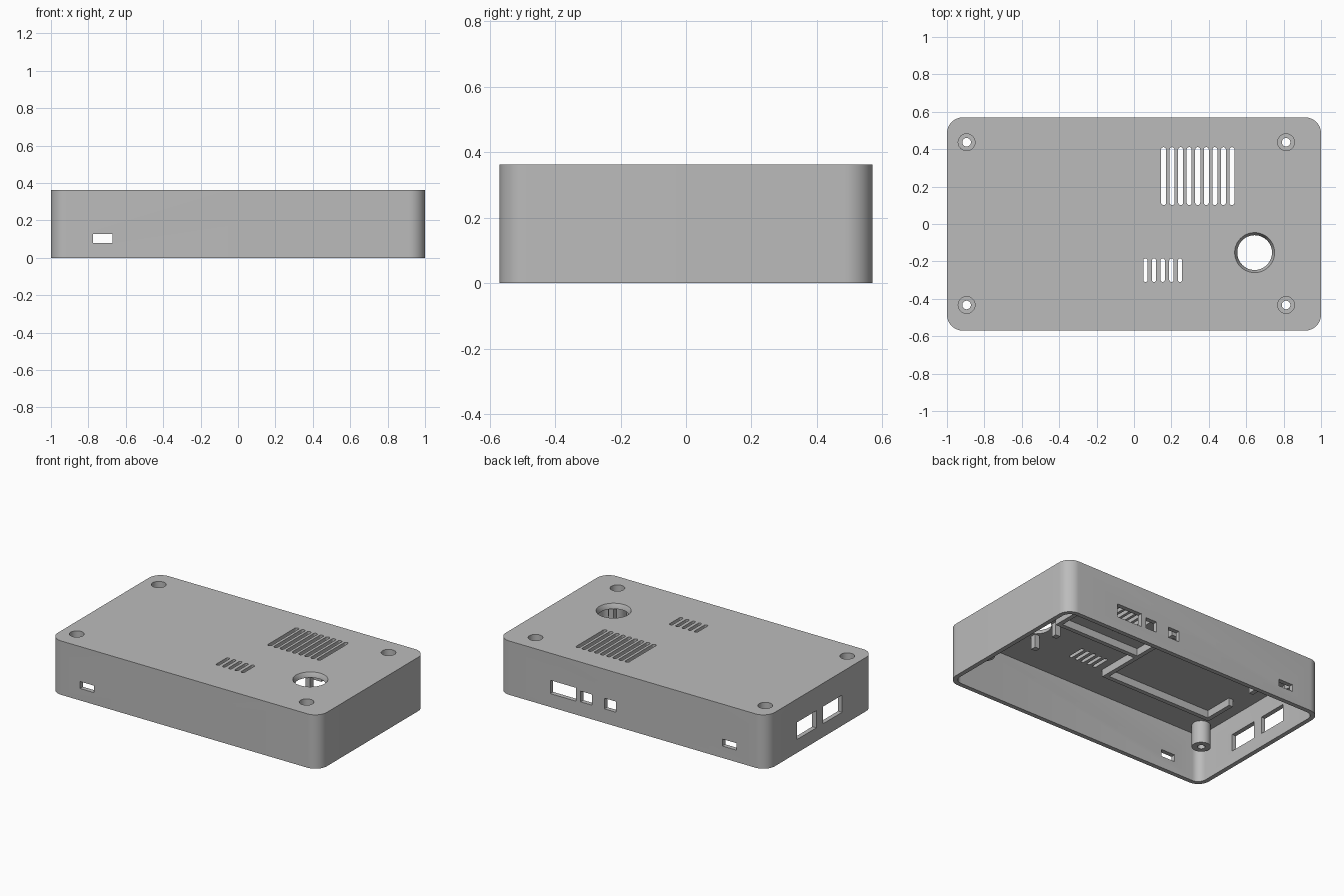
import bpy
import bmesh
from math import cos, sin, pi, radians

old = bpy.data.objects.get("Cube")
if old:
    bpy.data.objects.remove(old, do_unlink=True)

HEIGHT, CEILING, WALL = 0.362, 0.33, 0.03
HALF_X, HALF_Y = 1.0, 0.57

grey = bpy.data.materials.new("case grey")
grey.use_nodes = True
grey.diffuse_color = (0.5, 0.5, 0.5, 1)
grey.node_tree.nodes["Principled BSDF"].inputs["Base Color"].default_value = (0.5, 0.5, 0.5, 1)


def loft(bm, rings):
    """Skin a stack of equal rings of points and cap both ends."""
    loops = [[bm.verts.new(p) for p in ring] for ring in rings]
    n = len(loops[0])
    for a, b in zip(loops, loops[1:]):
        for i in range(n):
            j = (i + 1) % n
            bm.faces.new((a[i], a[j], b[j], b[i]))
    bm.faces.new(loops[0][::-1])
    bm.faces.new(loops[-1])


def rounded_prism(bm, cx, cy, hx, hy, r, z0, z1, steps=8):
    outline = []
    for q, (sx, sy) in enumerate([(1, 1), (-1, 1), (-1, -1), (1, -1)]):
        for i in range(steps + 1):
            a = (q + i / steps) * pi / 2
            outline.append((cx + sx * (hx - r) + r * cos(a), cy + sy * (hy - r) + r * sin(a)))
    loft(bm, [[(x, y, z) for x, y in outline] for z in (z0, z1)])


def lathe(bm, cx, cy, profile, n=32):
    loft(bm, [[(cx + r * cos(2 * pi * i / n), cy + r * sin(2 * pi * i / n), z)
               for i in range(n)] for r, z in profile])


def box(bm, x0, x1, y0, y1, z0, z1):
    loft(bm, [[(x0, y0, z), (x1, y0, z), (x1, y1, z), (x0, y1, z)] for z in (z0, z1)])


def finish(name, bm):
    bmesh.ops.recalc_face_normals(bm, faces=bm.faces)
    mesh = bpy.data.meshes.new(name)
    bm.to_mesh(mesh)
    bm.free()
    mesh.materials.append(grey)
    obj = bpy.data.objects.new(name, mesh)
    bpy.context.collection.objects.link(obj)
    return obj


def cut(obj, cutters):
    for c in cutters:
        mod = obj.modifiers.new("cut", 'BOOLEAN')
        mod.operation, mod.solver, mod.object = 'DIFFERENCE', 'EXACT', c
    bpy.context.view_layer.update()
    deps = bpy.context.evaluated_depsgraph_get()
    mesh = bpy.data.meshes.new_from_object(obj.evaluated_get(deps))
    obj.modifiers.clear()
    obj.data = mesh


SCREWS = [(x, y) for x in (-0.895, 0.813) for y in (-0.433, 0.437)]

# Cutter: hollow inside, open at the bottom
bm = bmesh.new()
rounded_prism(bm, 0, 0, HALF_X - WALL, HALF_Y - WALL, 0.055, -0.1, CEILING)
cavity = finish("cavity_cutter", bm)

# Cutter: stepped screw holes
bm = bmesh.new()
for x, y in SCREWS:
    lathe(bm, x, y, [(0.023, 0.1), (0.023, 0.22), (0.045, 0.22), (0.045, 0.4)])
screw_holes = finish("screw_cutter", bm)

# Cutter: round sensor opening and vent slots in the top
bm = bmesh.new()
lathe(bm, 0.645, -0.153, [(0.093, 0.3), (0.093, 0.335), (0.107, HEIGHT), (0.107, 0.4)], 48)
for i in range(9):
    rounded_prism(bm, 0.158 + 0.0457 * i, 0.256, 0.0135, 0.155, 0.0134, 0.3, 0.4, 4)
for i in range(5):
    rounded_prism(bm, 0.061 + 0.0463 * i, -0.247, 0.0115, 0.063, 0.0114, 0.3, 0.4, 4)
top_openings = finish("top_cutter", bm)

# Cutter: port openings in the back, front and one end
bm = bmesh.new()
for x0, x1, z0, z1 in [(0.42, 0.61, 0.09, 0.18), (0.3, 0.385, 0.095, 0.167),
                       (0.122, 0.207, 0.095, 0.167), (-0.775, -0.67, 0.08, 0.127)]:
    box(bm, x0, x1, 0.5, 0.65, z0, z1)
box(bm, -0.775, -0.67, -0.65, -0.5, 0.08, 0.127)
for y0, y1 in [(0.045, 0.25), (-0.23, -0.025)]:
    box(bm, -1.1, -0.95, y0, y1, 0.09, 0.205)
ports = finish("port_cutter", bm)

# Main case
bm = bmesh.new()
rounded_prism(bm, 0, 0, HALF_X, HALF_Y, 0.085, 0, HEIGHT, 12)
case = finish("case_shell", bm)
cut(case, [cavity, screw_holes, top_openings, ports])

# Screw posts
bm = bmesh.new()
for x, y in SCREWS:
    lathe(bm, x, y, [(0.058, 0.18), (0.058, CEILING)])
posts = finish("screw_posts", bm)
cut(posts, [screw_holes])

# Small pegs around the sensor opening
bm = bmesh.new()
for x in (0.57, 0.72):
    for y in (-0.25, -0.055):
        box(bm, x - 0.018, x + 0.018, y - 0.018, y + 0.018, 0.24, CEILING)
finish("sensor_pegs", bm)

# Locating ribs under the top
bm = bmesh.new()
RIB = 0.28
box(bm, -0.84, 0.0, -0.3, -0.27, RIB, CEILING)
box(bm, -0.03, 0.0, -0.27, 0.33, RIB, CEILING)
box(bm, -0.84, 0.0, 0.33, 0.36, RIB, CEILING)
for y0, y1 in [(-0.27, -0.07), (0.12, 0.33)]:
    box(bm, -0.84, -0.81, y0, y1, RIB, CEILING)
box(bm, 0.0, 0.62, 0.0, 0.03, RIB, CEILING)
box(bm, 0.59, 0.62, 0.03, 0.48, RIB, CEILING)
finish("board_ribs", bm)

for c in (cavity, screw_holes, top_openings, ports):
    bpy.data.objects.remove(c, do_unlink=True)

# Smooth the rounded corners, keep hard edges
bpy.ops.object.select_all(action='DESELECT')
for o in (case, posts):
    o.select_set(True)
    bpy.context.view_layer.objects.active = o
bpy.ops.object.shade_smooth_by_angle(angle=radians(30))
